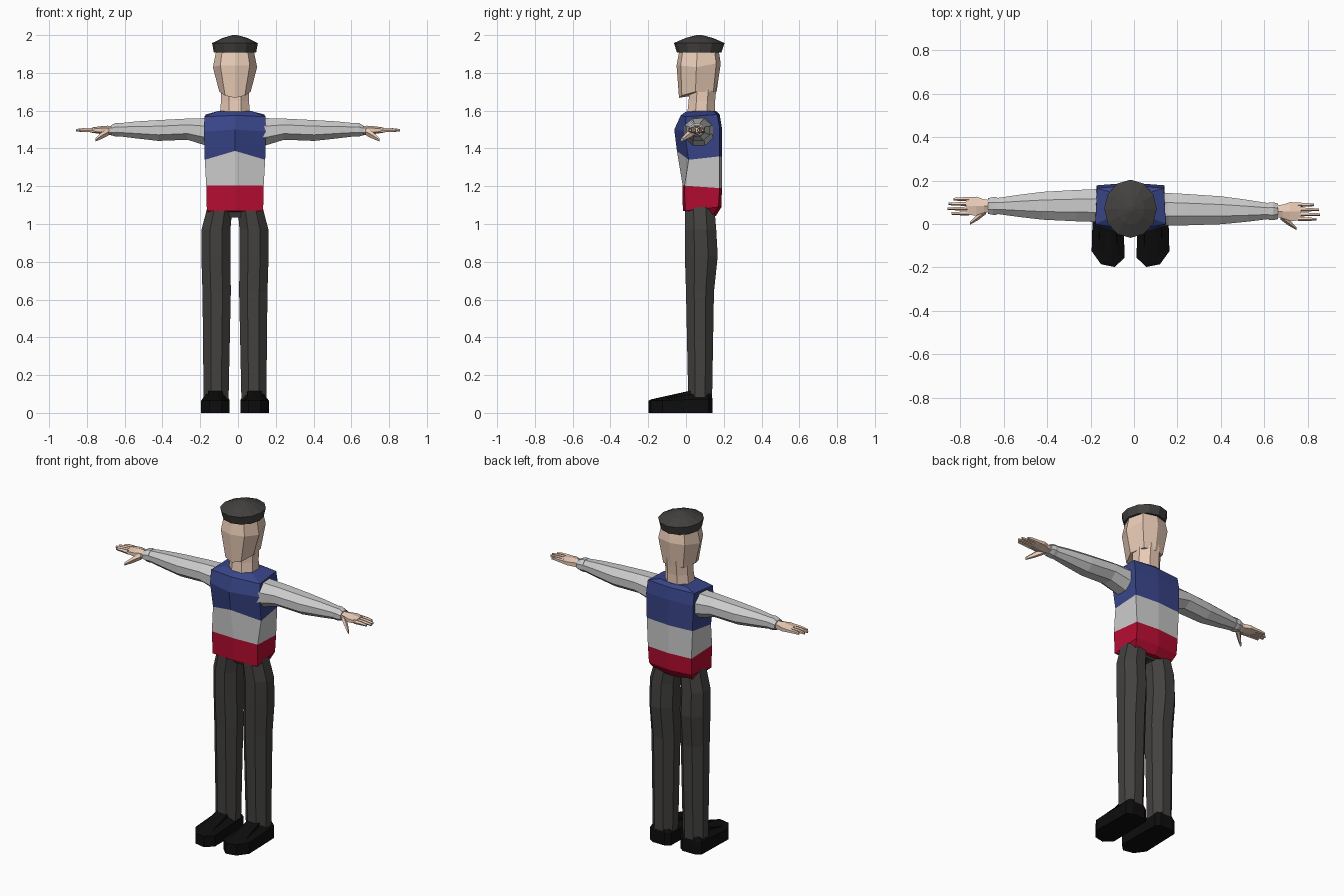
import bpy, bmesh, math

CX = -0.016  # body centre line


def material(name, col):
    m = bpy.data.materials.new(name)
    m.diffuse_color = (*col, 1)
    return m


SKIN = material("skin", (0.82, 0.60, 0.47))
BLUE = material("blue", (0.04, 0.06, 0.25))
RED = material("red", (0.46, 0.004, 0.03))
DARK = material("charcoal", (0.055, 0.053, 0.05))
BLACK = material("black", (0.004, 0.004, 0.004))


def loft(name, rings, mat=None, caps=(True, True)):
    """Skin a list of equal-length point rings with flat faces."""
    bm = bmesh.new()
    vs = [[bm.verts.new(p) for p in r] for r in rings]
    n = len(rings[0])
    for a, b in zip(vs, vs[1:]):
        for i in range(n):
            j = (i + 1) % n
            bm.faces.new((a[i], a[j], b[j], b[i]))
    if caps[0]:
        bm.faces.new(vs[0][::-1])
    if caps[1]:
        bm.faces.new(vs[-1])
    # outward direction from the signed orientation of the lofted tube
    bmesh.ops.recalc_face_normals(bm, faces=bm.faces)
    me = bpy.data.meshes.new(name)
    bm.to_mesh(me)
    bm.free()
    ob = bpy.data.objects.new(name, me)
    bpy.context.collection.objects.link(ob)
    if mat:
        me.materials.append(mat)
    return ob


def sym(half):
    """Mirror a half ring (front centre to back centre) about the body."""
    full = half + [(-x, y, z) for x, y, z in half[-2:0:-1]]
    return [(CX + x, y, z) for x, y, z in full]


def circle(n, half_step=True):
    k = math.cos(math.pi / n) if half_step else 1
    o = 0.5 if half_step else 0
    return [(math.cos((i + o) * math.tau / n) / k,
             math.sin((i + o) * math.tau / n) / k) for i in range(n)]


def upright(secs, n, half_step=True):
    # sections: x, y, z, x radius, y radius
    return [[(x + c * rx, y + s * ry, z) for c, s in circle(n, half_step)]
            for x, y, z, rx, ry in secs]


# Torso in three colour bands
def body_ring(w, yf, yfc, ybc, yb, zf, zs, zb):
    return sym([(0, yf, zf), (w, yfc, zs), (w * 0.95, ybc, zb), (0, yb, zb)])


collar = body_ring(0.092, 0.0, 0.03, 0.145, 0.16, 1.595, 1.597, 1.597)
shoulder = body_ring(0.162, -0.028, 0.0, 0.165, 0.178, 1.575, 1.568, 1.58)
chest = body_ring(0.164, -0.062, -0.008, 0.178, 0.19, 1.50, 1.49, 1.51)
ribs = body_ring(0.160, -0.048, 0.014, 0.178, 0.19, 1.387, 1.34, 1.358)
waist = body_ring(0.152, -0.018, -0.008, 0.178, 0.19, 1.205, 1.203, 1.19)
hips = body_ring(0.149, -0.017, -0.005, 0.172, 0.188, 1.07, 1.07, 1.09)
hem = body_ring(0.13, 0.0, 0.012, 0.14, 0.158, 1.068, 1.068, 1.042)
loft("chest_band", [ribs, chest, shoulder, collar], BLUE, (False, True))
loft("middle_band", [waist, ribs], None, (False, False))
loft("waist_band", [hem, hips, waist], RED, (True, False))

# Neck
loft("neck", upright([(CX, 0.08, 1.58, 0.080, 0.074),
                      (CX, 0.084, 1.65, 0.074, 0.070),
                      (CX, 0.09, 1.74, 0.074, 0.072)], 8), SKIN)

# Head with a pointed chin and flat cheeks
jaw = sym([(0, -0.037, 1.668), (0.052, -0.022, 1.68), (0.083, 0.05, 1.70),
           (0.066, 0.145, 1.70), (0, 0.162, 1.70)])
temple = sym([(0, -0.050, 1.84), (0.078, -0.028, 1.84), (0.117, 0.055, 1.83),
              (0.088, 0.16, 1.85), (0, 0.184, 1.85)])
brow = sym([(0, -0.034, 1.925), (0.066, -0.016, 1.925), (0.098, 0.06, 1.925),
            (0.075, 0.15, 1.925), (0, 0.172, 1.925)])
loft("head", [jaw, temple, brow], SKIN)

# Cap
loft("cap", upright([(CX, 0.07, 1.908, 0.112, 0.118),
                     (CX, 0.07, 1.958, 0.121, 0.134),
                     (CX, 0.07, 1.985, 0.065, 0.072),
                     (CX, 0.07, 2.0, 0.012, 0.014)], 12, False), DARK)

# Pelvis between the legs
loft("pelvis", upright([(CX, 0.075, 1.035, 0.06, 0.045),
                        (CX, 0.075, 1.10, 0.10, 0.07)], 4), DARK)

for side, s in (("left", 1), ("right", -1)):
    # Trouser leg: inner x, outer x, front y, back y, height
    leg = [(0.034, 0.166, 0.012, 0.138, 0.07),
           (0.022, 0.172, 0.0, 0.148, 0.64),
           (0.024, 0.178, -0.006, 0.168, 0.83),
           (0.024, 0.177, -0.006, 0.160, 0.97),
           (0.014, 0.146, -0.006, 0.150, 1.09)]
    loft(side + "_leg", upright([(CX + s * (a + b) / 2, (c + d) / 2, z,
                                  (b - a) / 2, (d - c) / 2)
                                 for a, b, c, d, z in leg], 8), DARK)

    # Shoe: plan outline, straight wall, then a sloping narrower top
    plan = [(0.032, 0.12), (0.028, -0.155), (0.072, -0.198), (0.136, -0.185),
            (0.179, -0.125), (0.172, 0.12), (0.14, 0.14), (0.06, 0.14)]
    low = [(CX + s * x, y, 0) for x, y in plan]
    wall = [(CX + s * x, y, 0.065 if y < 0 else 0.075) for x, y in plan]
    top = [(CX + s * (0.104 + (x - 0.104) * 0.55), 0.01 + (y - 0.01) * 0.93,
            0.072 if y < 0 else 0.115) for x, y in plan]
    ankle = [(CX + s * (0.104 + (x - 0.104) * 0.5), max(y, 0.02) * 0.95, 0.117)
             for x, y in plan]
    loft(side + "_shoe", [low, wall, top, ankle], BLACK)

    # Arm line differs a little from side to side
    reach = 1.0 if s > 0 else 0.965
    y0, y1 = (0.068, 0.055) if s > 0 else (0.085, 0.082)

    def limb(name, secs, n, mat=None):
        # sections along the arm: distance, y shift, z, y radius, z radius
        rings = []
        for d, dy, z, ry, rz in secs:
            y = y0 + (y1 - y0) * (d - 0.15) / 0.72 + dy
            rings.append([(CX + s * d * reach, y + a * ry, z + b * rz)
                          for a, b in circle(n)])
        return loft(side + "_" + name, rings, mat)

    limb("sleeve", [(0.13, 0, 1.487, 0.078, 0.080),
                    (0.175, 0, 1.490, 0.075, 0.070),
                    (0.26, 0, 1.502, 0.072, 0.056),
                    (0.42, 0, 1.495, 0.064, 0.055),
                    (0.54, 0, 1.498, 0.050, 0.045),
                    (0.640, 0, 1.499, 0.036, 0.034)], 8)
    limb("cuff", [(0.635, 0, 1.499, 0.040, 0.036),
                  (0.655, 0, 1.499, 0.041, 0.036),
                  (0.680, 0, 1.496, 0.036, 0.026)], 8)
    limb("palm", [(0.66, 0, 1.496, 0.026, 0.020),
                  (0.70, 0, 1.496, 0.031, 0.021),
                  (0.735, 0, 1.497, 0.043, 0.018),
                  (0.785, 0, 1.497, 0.041, 0.012)], 6, SKIN)
    for i, (dy, tip) in enumerate([(-0.033, 0.855), (-0.011, 0.873),
                                   (0.011, 0.868), (0.033, 0.845)]):
        limb("finger_%d" % (i + 1), [(0.77, dy, 1.497, 0.009, 0.011),
                                     (0.82, dy, 1.498, 0.007, 0.009),
                                     (tip, dy, 1.496, 0.005, 0.006)], 5, SKIN)
    limb("thumb", [(0.69, -0.018, 1.490, 0.016, 0.016),
                   (0.725, -0.046, 1.472, 0.014, 0.016),
                   (0.765, -0.078, 1.446, 0.006, 0.008)], 5, SKIN)
